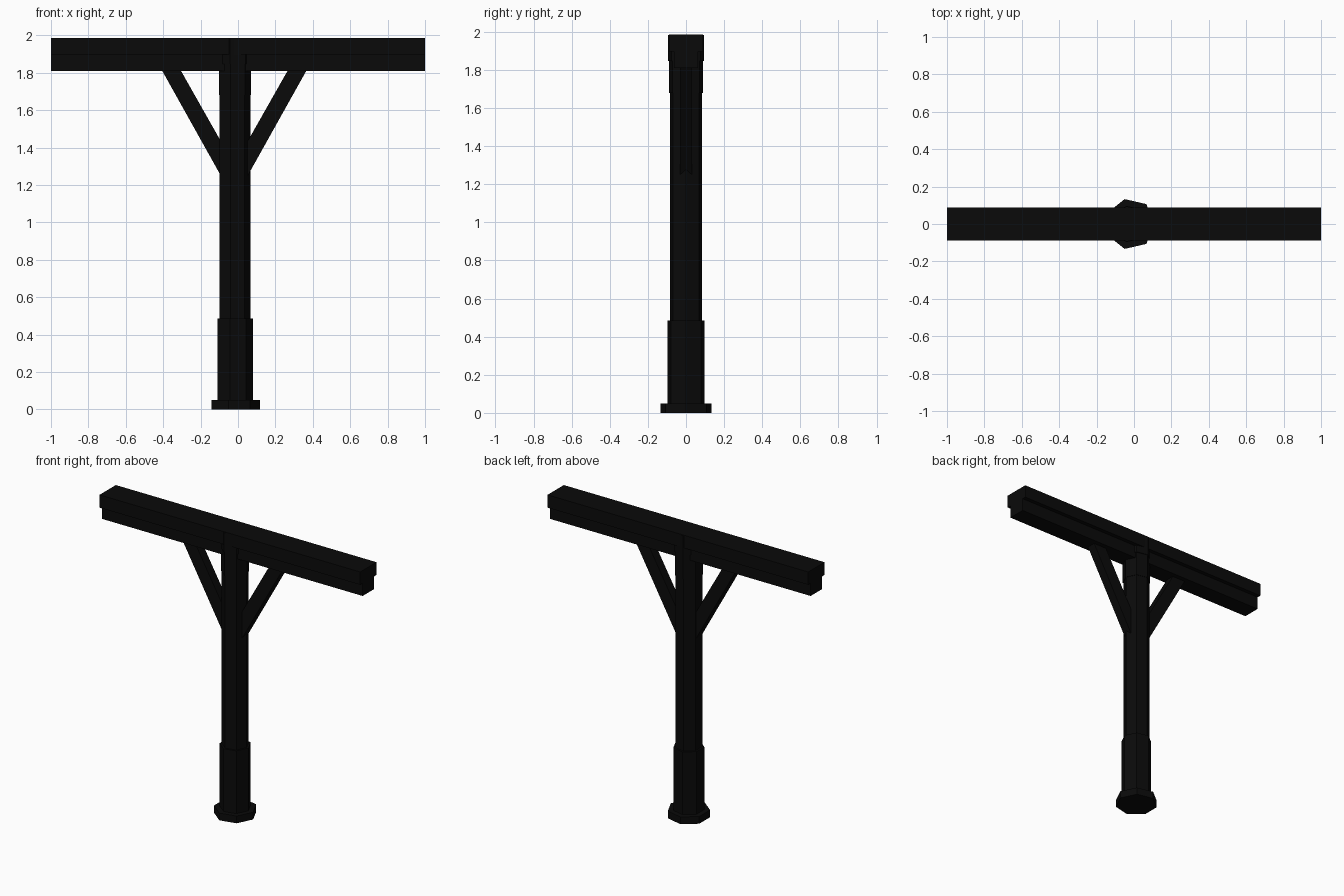
import bpy, bmesh
from math import cos, sin, tau

if "Cube" in bpy.data.objects:
    bpy.data.objects.remove(bpy.data.objects["Cube"])

CX = -0.02  # post axis

mat = bpy.data.materials.new("black_paint")
mat.diffuse_color = (0.003, 0.003, 0.003, 1)
mat.use_nodes = True
mat.node_tree.nodes["Principled BSDF"].inputs["Base Color"].default_value = mat.diffuse_color


def extrude(name, pts, vec):
    """Solid made by sweeping a flat outline along vec."""
    bm = bmesh.new()
    face = bm.faces.new([bm.verts.new(p) for p in pts])
    out = bmesh.ops.extrude_face_region(bm, geom=[face], use_keep_orig=True)
    verts = [g for g in out["geom"] if isinstance(g, bmesh.types.BMVert)]
    bmesh.ops.translate(bm, verts=verts, vec=vec)
    bmesh.ops.recalc_face_normals(bm, faces=bm.faces)
    me = bpy.data.meshes.new(name)
    bm.to_mesh(me)
    bm.free()
    me.materials.append(mat)
    ob = bpy.data.objects.new(name, me)
    bpy.context.collection.objects.link(ob)
    return ob


def prism(name, r, z0, z1):
    """Seven-sided column section with a corner towards +x."""
    pts = [(CX + r * cos(tau * i / 7), r * sin(tau * i / 7), z0) for i in range(7)]
    return extrude(name, pts, (0, 0, z1 - z0))


# Post, from foot to cap
prism("foot", 0.1365, 0.0, 0.05)
prism("lower_sleeve", 0.100, 0.05, 0.485)
prism("post", 0.087, 0.485, 1.69)
prism("upper_collar", 0.0905, 1.68, 1.848)
prism("post_cap", 0.0965, 1.848, 1.983)

# Crossbeam: wide top rail over a narrower lower rail
for name, hy, z0, z1 in (("top_rail", 0.089, 1.898, 1.987),
                         ("lower_rail", 0.062, 1.81, 1.898)):
    extrude(name, [(-1, -hy, z0), (-1, hy, z0), (-1, hy, z1), (-1, -hy, z1)], (2, 0, 0))

# Diagonal braces, mirrored about the post axis
for name, s in (("right_brace", 1), ("left_brace", -1)):
    outline = [(0.04, 1.193), (0.40, 1.837), (0.30, 1.837), (0.04, 1.378)]
    extrude(name, [(CX + s * x, -0.031, z) for x, z in outline], (0, 0.062, 0))
